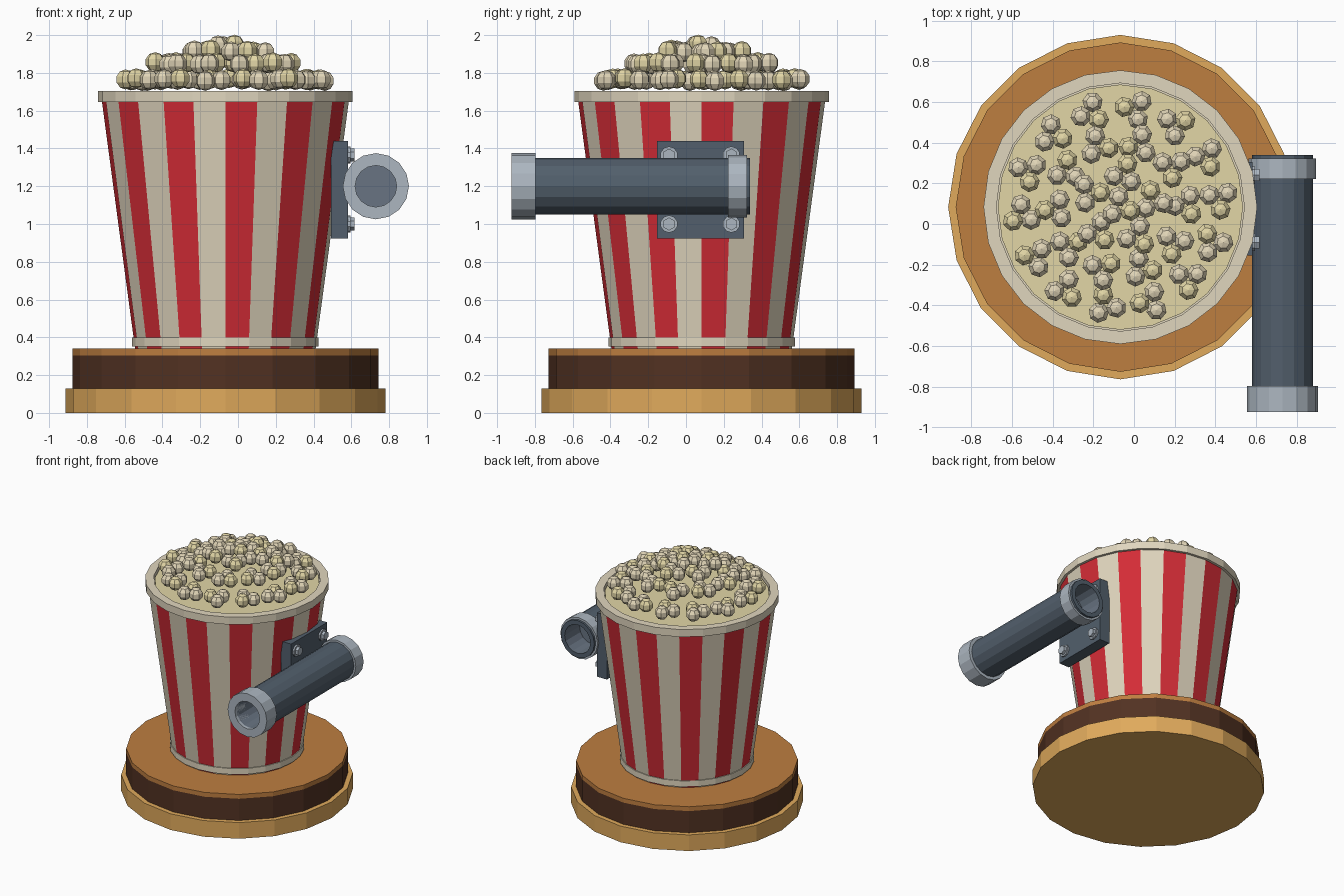
import bpy, bmesh, math, random
from mathutils import Matrix, Vector

if "Cube" in bpy.data.objects:
    bpy.data.objects.remove(bpy.data.objects["Cube"])

random.seed(4)
CX, CY = -0.067, 0.083          # bucket axis
TX, TZ = 0.73, 1.2              # barrel axis


def mat(name, r, g, b):
    m = bpy.data.materials.new(name)
    lin = [((c / 255 + 0.055) / 1.055) ** 2.4 for c in (r, g, b)]
    m.diffuse_color = (*lin, 1)
    m.use_nodes = True
    m.node_tree.nodes["Principled BSDF"].inputs["Base Color"].default_value = m.diffuse_color
    return m


RED = mat("stripe red", 212, 44, 54)
CREAM = mat("carton cream", 224, 214, 190)
KERNEL = mat("popcorn white", 226, 214, 184)
BUTTER = mat("popcorn butter", 226, 214, 166)
TAN = mat("light wood", 224, 170, 92)
BROWN = mat("mid wood", 190, 126, 64)
DARK = mat("dark wood", 82, 50, 34)
SLATE = mat("slate metal", 82, 95, 108)
STEEL = mat("light steel", 172, 182, 192)
BORE = mat("bore grey", 104, 116, 130)


def finish(name, bm, mats):
    bmesh.ops.recalc_face_normals(bm, faces=bm.faces)
    me = bpy.data.meshes.new(name)
    bm.to_mesh(me)
    bm.free()
    for m in mats:
        me.materials.append(m)
    ob = bpy.data.objects.new(name, me)
    bpy.context.collection.objects.link(ob)
    return ob


def lathe(name, profile, n, mats, matrix, closed=False, rule=None):
    """Spin (radius, height) points; rule(segment, band) picks the material."""
    bm = bmesh.new()
    rings = []
    for r, h in profile:
        if r == 0:
            rings.append([bm.verts.new((0, 0, h))] * n)
        else:
            rings.append([bm.verts.new((r * math.cos(2 * math.pi * k / n),
                                        r * math.sin(2 * math.pi * k / n), h)) for k in range(n)])
    if closed:
        rings.append(rings[0])
    for b, (lo, hi) in enumerate(zip(rings, rings[1:])):
        for k in range(n):
            j = (k + 1) % n
            vs = list(dict.fromkeys((lo[k], lo[j], hi[j], hi[k])))
            f = bm.faces.new(vs)
            if rule:
                f.material_index = rule(k, b)
    bm.transform(matrix)
    return finish(name, bm, mats)


UP = Matrix.Translation((CX, CY, 0))
# Local z runs along world +y for the barrel, +x for the bolts
ALONG_Y = Matrix.Translation((TX, 0, TZ)) @ Matrix.Rotation(-math.pi / 2, 4, 'X')

# Wooden base
lathe("base_lower_disc", [(0, 0), (0.847, 0), (0.847, 0.13), (0, 0.13)], 20, [TAN], UP)
lathe("base_upper_disc", [(0, 0.13), (0.81, 0.13), (0.81, 0.305), (0.81, 0.34), (0, 0.34)], 20,
      [DARK, BROWN], UP, rule=lambda k, b: 1 if b >= 2 else 0)

# Striped carton with rims and fill surface
lathe("striped_bucket", [(0, 0.34), (0.478, 0.34), (0.655, 1.66), (0, 1.66)], 24,
      [RED, CREAM], UP, rule=lambda k, b: k % 2 if b == 1 else 1)
lathe("bucket_foot_ring", [(0.47, 0.352), (0.493, 0.352), (0.493, 0.4), (0.47, 0.4)], 24,
      [CREAM], UP, closed=True)
lathe("bucket_top_rim", [(0.61, 1.645), (0.673, 1.645), (0.673, 1.705), (0.61, 1.705)], 24,
      [CREAM], UP, closed=True)
lathe("popcorn_bed", [(0, 1.65), (0.603, 1.65), (0.603, 1.685), (0, 1.685)], 24, [BUTTER], UP)

# Popcorn: rings of three-lobed pieces, (count, ring radius, height, start angle)
bm = bmesh.new()
for count, ring, z, start in ((14, 0.487, 1.765, 0.08), (10, 0.32, 1.85, 0.03),
                              (5, 0.165, 1.915, 0.2), (1, 0.0, 1.945, 0)):
    for i in range(count):
        a = start + 2 * math.pi * i / count
        centre = Vector((CX + ring * math.cos(a), CY + ring * math.sin(a),
                         z + random.uniform(-0.006, 0.004)))
        spin = random.uniform(0, 2 * math.pi)
        for k in range(3):
            t = spin + k * 2 * math.pi / 3
            pos = centre + Vector((0.052 * math.cos(t), 0.052 * math.sin(t), 0.004 * (k - 1)))
            res = bmesh.ops.create_uvsphere(bm, u_segments=7, v_segments=5, radius=0.053,
                                            matrix=Matrix.Translation(pos) @ Matrix.Rotation(t, 4, 'Z'))
            for f in {f for v in res["verts"] for f in v.link_faces}:
                f.material_index = 1 if k == 2 else 0
finish("popcorn", bm, [KERNEL, BUTTER])

# Barrel with a blind bore at each end
lathe("barrel", [(0, -0.6), (0.11, -0.6), (0.11, -0.9), (0.15, -0.9), (0.15, 0.34),
                 (0.115, 0.34), (0.115, 0.15), (0, 0.15)], 16, [SLATE, BORE], ALONG_Y,
      rule=lambda k, b: 1 if b in (0, 1, 5, 6) else 0)
lathe("muzzle_collar", [(0.11, -0.925), (0.175, -0.925), (0.175, -0.797), (0.11, -0.797)], 16,
      [STEEL], ALONG_Y, closed=True)
lathe("rear_collar", [(0.14, 0.222), (0.166, 0.222), (0.166, 0.322), (0.14, 0.322)], 16,
      [STEEL], ALONG_Y, closed=True)

# Mounting plate
bm = bmesh.new()
bmesh.ops.create_cube(bm, size=1, matrix=Matrix.Translation((0.537, 0.076, 1.182))
                      @ Matrix.Diagonal((0.09, 0.46, 0.515, 1)))
finish("mount_plate", bm, [SLATE])

# Bolts: washer plus hex head in each plate corner
for y in (-0.09, 0.24):
    for z in (1.0, 1.365):
        place = Matrix.Translation((0.575, y, z)) @ Matrix.Rotation(math.pi / 2, 4, 'Y')
        lathe("bolt_washer", [(0, 0), (0.046, 0), (0.046, 0.02), (0, 0.02)], 10, [STEEL], place)
        lathe("bolt_head", [(0, 0.01), (0.034, 0.01), (0.034, 0.043), (0, 0.043)], 6, [STEEL], place)
